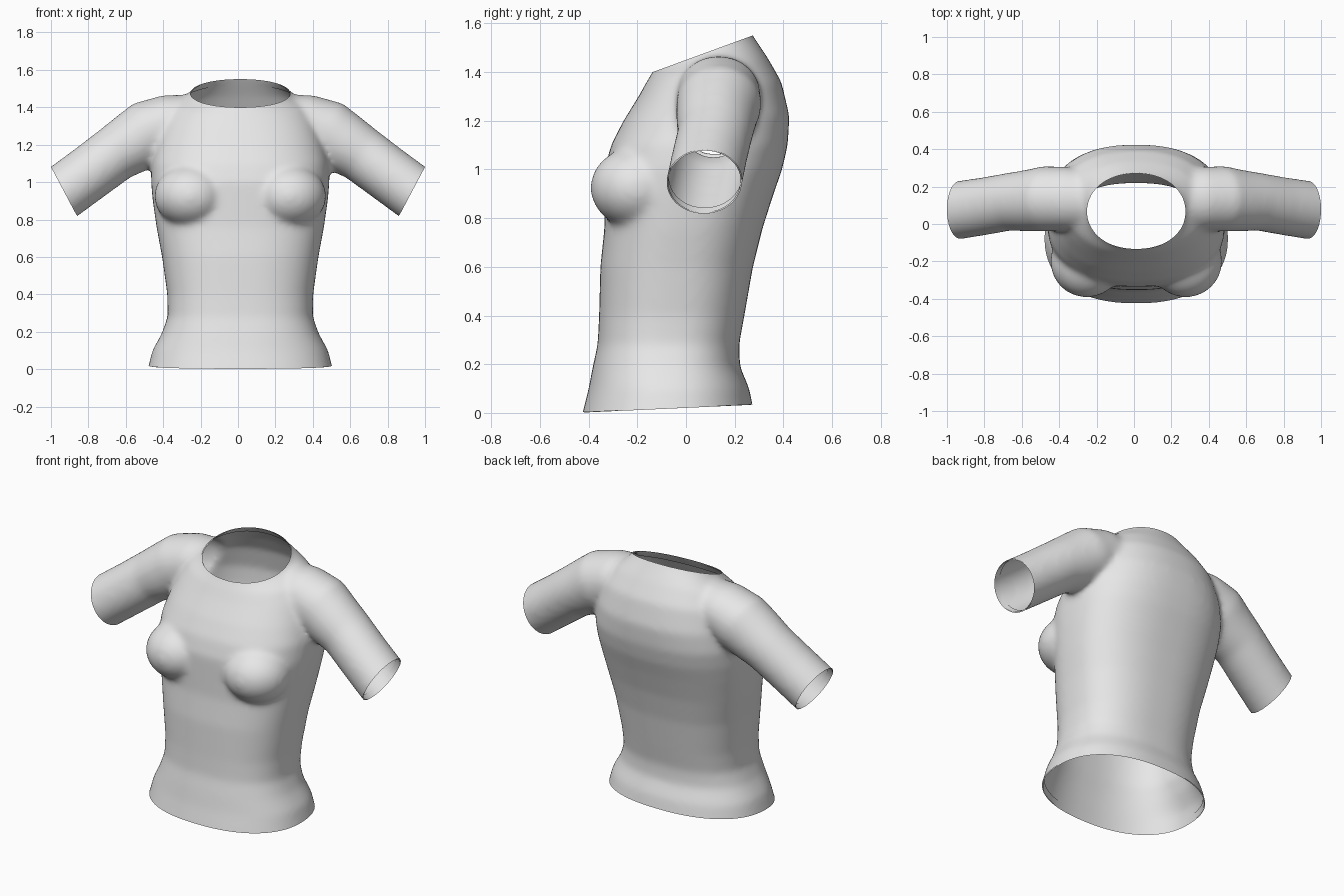
import bpy, bmesh, math
from mathutils import Vector, Matrix

if "Cube" in bpy.data.objects:
    bpy.data.objects.remove(bpy.data.objects["Cube"])

N = 64
bm = bmesh.new()

def loft(rings):
    """Closed tube through a list of point rings."""
    loops = [[bm.verts.new(p) for p in r] for r in rings]
    for a, b in zip(loops, loops[1:]):
        for i in range(N):
            j = (i + 1) % N
            bm.faces.new((a[i], a[j], b[j], b[i]))
    bm.faces.new(loops[0][::-1])
    bm.faces.new(loops[-1])

def power(v, e):
    return math.copysign(abs(v) ** (2 / e), v)

def torso_ring(zf, zb, half, yf, yb, e):
    """Rounded-box ring, tilted from front height zf to back height zb."""
    pts = []
    for i in range(N):
        t = 2 * math.pi * i / N
        s = (power(math.sin(t), e) + 1) / 2
        pts.append((0.012 + half * power(math.cos(t), e),
                    yf + (yb - yf) * s, zf + (zb - zf) * s))
    return pts

# Torso: front z, back z, half width, front y, back y, squareness
loft([torso_ring(*r) for r in (
    (-0.12, -0.12, 0.53, -0.45, 0.31, 2.3),
    (0.00, 0.00, 0.495, -0.425, 0.28, 2.3),
    (0.10, 0.10, 0.47, -0.40, 0.26, 2.3),
    (0.19, 0.19, 0.42, -0.383, 0.222, 2.4),
    (0.28, 0.28, 0.388, -0.363, 0.218, 2.5),
    (0.40, 0.40, 0.39, -0.357, 0.24, 2.5),
    (0.60, 0.60, 0.418, -0.352, 0.275, 2.5),
    (0.76, 0.76, 0.448, -0.335, 0.315, 2.5),
    (0.90, 0.90, 0.468, -0.335, 0.36, 2.5),
    (1.00, 1.00, 0.477, -0.335, 0.395, 2.5),
    (1.10, 1.10, 0.475, -0.308, 0.418, 2.5),
    (1.20, 1.22, 0.45, -0.257, 0.425, 2.4),
    (1.30, 1.36, 0.41, -0.195, 0.392, 2.3),
    (1.36, 1.46, 0.36, -0.162, 0.335, 2.2),
    (1.40, 1.55, 0.26, -0.137, 0.275, 2.1),
    (1.50, 1.68, 0.23, -0.09, 0.20, 2.0))])

# Sleeves: path x, y, z, radius in the front plane, radius in y
path = [(0.22, 0.13, 1.335, 0.135, 0.15), (0.36, 0.135, 1.315, 0.155, 0.17),
        (0.48, 0.135, 1.265, 0.175, 0.175), (0.57, 0.125, 1.205, 0.165, 0.165),
        (0.66, 0.12, 1.15, 0.151, 0.155), (0.80, 0.095, 1.045, 0.149, 0.155),
        (0.93, 0.075, 0.95, 0.149, 0.156), (1.08, 0.06, 0.84, 0.149, 0.156)]
for side in (1, -1):
    rings = []
    for k, (x, y, z, r, ry) in enumerate(path):
        a, b = path[max(k - 1, 0)], path[min(k + 1, len(path) - 1)]
        d = Vector((b[0] - a[0], b[2] - a[2])).normalized()
        ring = []
        for i in range(N):
            t = side * 2 * math.pi * i / N
            s = r * math.sin(t)
            ring.append((side * (x - d.y * s), y + ry * math.cos(t), z + d.x * s))
        rings.append(ring)
    loft(rings)

# Bust
for side in (1, -1):
    m = (Matrix.Translation((0.012 + side * 0.265, -0.2, 0.925)) @
         Matrix.Diagonal((0.195, 0.193, 0.168, 1)))
    bmesh.ops.create_uvsphere(bm, u_segments=32, v_segments=20, radius=1, matrix=m)

bmesh.ops.recalc_face_normals(bm, faces=bm.faces)
mesh = bpy.data.meshes.new("shirt")
bm.to_mesh(mesh)
bm.free()
shirt = bpy.data.objects.new("shirt", mesh)
bpy.context.collection.objects.link(shirt)
bpy.context.view_layer.objects.active = shirt
shirt.select_set(True)

# Fuse the parts into one smooth skin
fuse = shirt.modifiers.new("fuse", 'REMESH')
fuse.mode = 'VOXEL'
fuse.voxel_size = 0.015
relax = shirt.modifiers.new("relax", 'SMOOTH')
relax.factor = 0.5
relax.iterations = 16
for name in ("fuse", "relax"):
    bpy.ops.object.modifier_apply(modifier=name)

# Cut the openings and fold a narrow hem inside each one
bm = bmesh.new()
bm.from_mesh(shirt.data)

def cut(co, no, keep, clear):
    verts = [v for v in bm.verts if keep(v.co)]
    inside = set(verts)
    edges = [e for e in bm.edges if all(v in inside for v in e.verts)]
    faces = [f for f in bm.faces if all(v in inside for v in f.verts)]
    bmesh.ops.bisect_plane(bm, geom=verts + edges + faces, plane_co=co,
                           plane_no=no, clear_outer=clear)

openings = [
    ((0, -0.42, 0.003), (0, 0.045, -1), lambda c: c.z < 0.4),
    ((0, -0.137, 1.40), (0, -0.15, 0.41), lambda c: abs(c.x) < 0.33 and c.z > 1.3),
    ((0.93, 0, 0.95), (0.88, 0, -0.47), lambda c: c.x > 0.6),
    ((-0.93, 0, 0.95), (-0.88, 0, -0.47), lambda c: c.x < -0.6)]
for co, no, keep in openings:
    co, no = Vector(co), Vector(no).normalized()
    cut(co, no, keep, True)
    hem = co - no * 0.035
    cut(hem, no, keep, False)
    bm.normal_update()
    band = [f for f in bm.faces if keep(f.calc_center_median())
            and (f.calc_center_median() - hem).dot(no) > 0]
    copy = bmesh.ops.duplicate(bm, geom=band)["geom"]
    for v in [g for g in copy if isinstance(g, bmesh.types.BMVert)]:
        v.co -= v.normal * 0.005
bm.to_mesh(shirt.data)
bm.free()

# Cloth colour
cloth = bpy.data.materials.new("light grey cloth")
cloth.diffuse_color = (0.8, 0.8, 0.8, 1)
cloth.use_nodes = True
cloth.node_tree.nodes["Principled BSDF"].inputs["Base Color"].default_value = cloth.diffuse_color
shirt.data.materials.clear()
shirt.data.materials.append(cloth)
for p in shirt.data.polygons:
    p.material_index = 0
bpy.ops.object.shade_smooth()
